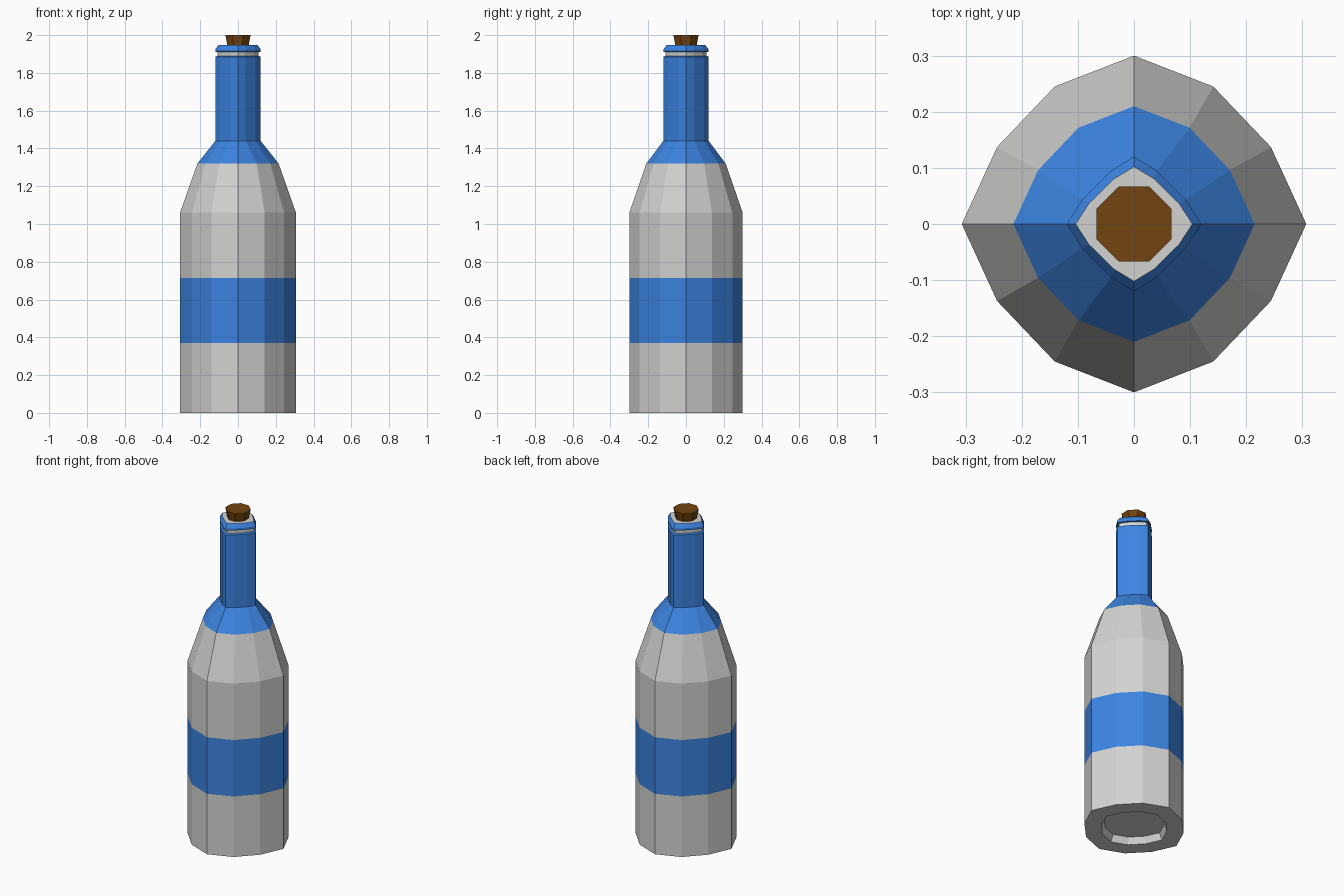
import bpy, bmesh, math

if "Cube" in bpy.data.objects:
    bpy.data.objects.remove(bpy.data.objects["Cube"], do_unlink=True)


def material(name, rgb):
    m = bpy.data.materials.new(name)
    m.use_nodes = True
    m.diffuse_color = (*rgb, 1)
    m.node_tree.nodes["Principled BSDF"].inputs["Base Color"].default_value = (*rgb, 1)
    return m


GREY, BLUE, RED = 0, 1, 2
glass_mats = [material("pale grey", (0.65, 0.65, 0.64)),
              material("blue", (0.045, 0.23, 0.75)),
              material("dull red", (0.4, 0.04, 0.025))]
cork_mat = material("cork brown", (0.17, 0.057, 0.005))

# One quarter of each cross-section, as fractions of the half-widths
ROUND = [(1, 0), (0.795, 0.457), (0.46, 0.817)]
DIAMOND = [(1, 0), (0.77, 0.36), (0.34, 0.79)]


def ring(bm, shape, rx, ry, z):
    """Four quarters of a section, made by point-mirroring and axis mirroring."""
    upper = shape + [(0, 1)] + [(-x, y) for x, y in reversed(shape[1:])]
    loop = upper + [(-x, -y) for x, y in upper]
    return [bm.verts.new((x * rx, y * ry, z)) for x, y in loop]


def finish(bm, name, mats):
    bmesh.ops.recalc_face_normals(bm, faces=bm.faces)
    mesh = bpy.data.meshes.new(name)
    bm.to_mesh(mesh)
    bm.free()
    for m in mats:
        mesh.materials.append(m)
    obj = bpy.data.objects.new(name, mesh)
    bpy.context.collection.objects.link(obj)
    return obj


# Bottle: section, half-widths, height, colour of the strip above it
profile = [
    (ROUND, 0.185, 0.18, 0.04, GREY),      # floor of the base hollow
    (ROUND, 0.202, 0.198, 0.0, GREY),
    (ROUND, 0.307, 0.30, 0.0, GREY),
    (ROUND, 0.307, 0.30, 0.37, BLUE),      # label band
    (ROUND, 0.307, 0.30, 0.715, GREY),
    (ROUND, 0.307, 0.30, 1.06, GREY),      # shoulder
    (ROUND, 0.215, 0.21, 1.32, BLUE),
    (DIAMOND, 0.12, 0.12, 1.44, BLUE),     # neck
    (DIAMOND, 0.12, 0.12, 1.885, BLUE),
    (DIAMOND, 0.108, 0.108, 1.89, GREY),   # groove
    (DIAMOND, 0.108, 0.108, 1.91, BLUE),   # lip
    (DIAMOND, 0.12, 0.12, 1.912, BLUE),
    (DIAMOND, 0.12, 0.12, 1.925, BLUE),
    (DIAMOND, 0.104, 0.102, 1.947, GREY),
]
bm = bmesh.new()
rings = [ring(bm, *p[:4]) for p in profile]
for i, (a, b) in enumerate(zip(rings, rings[1:])):
    for k in range(len(a)):
        j = (k + 1) % len(a)
        face = bm.faces.new((a[k], a[j], b[j], b[k]))
        face.material_index = profile[i][4]
        mid = face.calc_center_median()
        if i == 0 and mid.x > 0 and mid.y > 0:
            face.material_index = RED      # coloured quarter of the hollow
bm.faces.new(rings[0])
bm.faces.new(rings[-1])
finish(bm, "bottle", glass_mats)

# Cork: tapered octagonal stopper
bm = bmesh.new()
bmesh.ops.create_cone(bm, cap_ends=True, segments=8, radius1=0.054, radius2=0.072, depth=0.09)
cork = finish(bm, "cork", [cork_mat])
cork.location.z = 1.955
cork.rotation_euler.z = math.pi / 8
